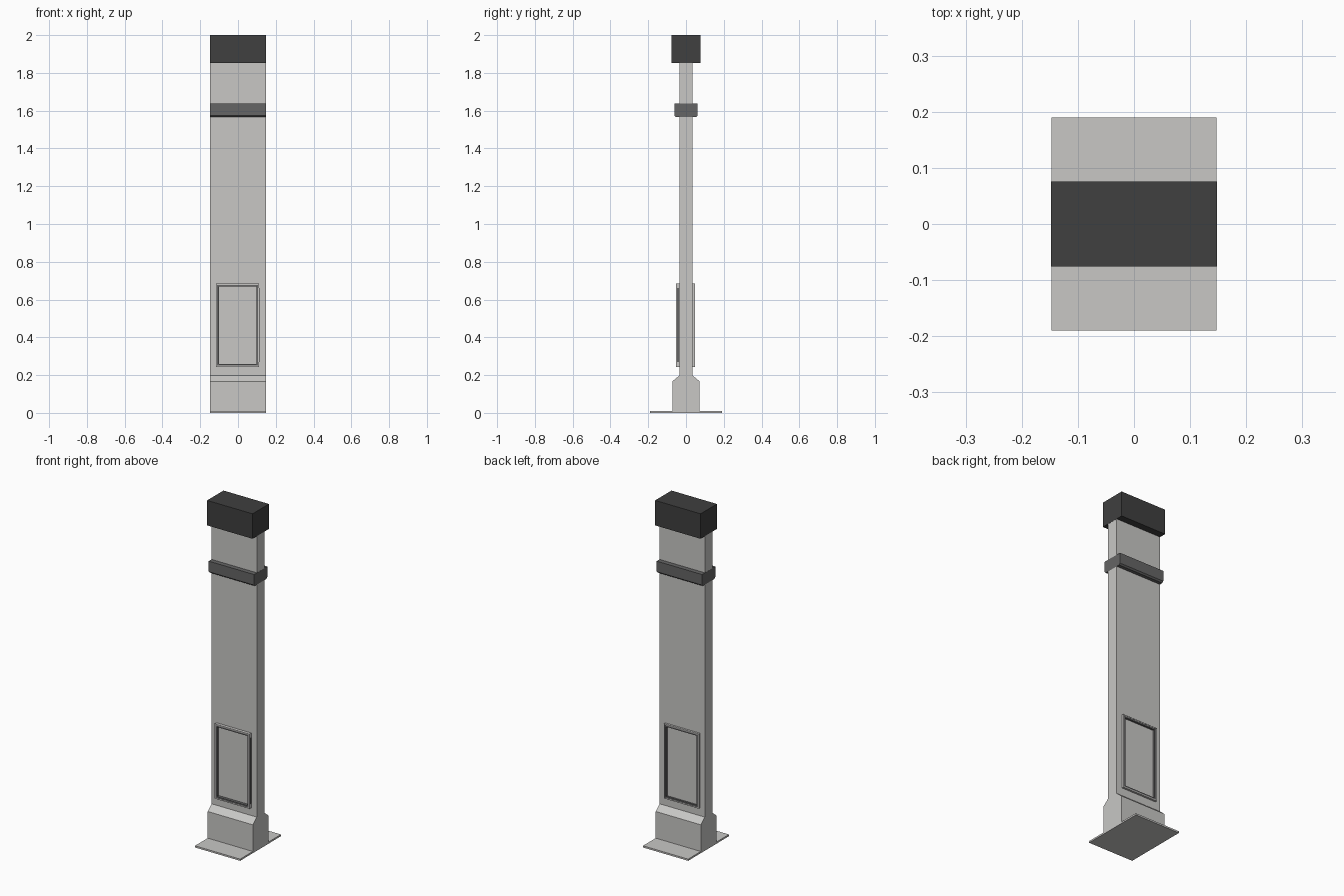
import bpy, bmesh

if "Cube" in bpy.data.objects:
    bpy.data.objects.remove(bpy.data.objects["Cube"])


def mat(name, c):
    m = bpy.data.materials.new(name)
    m.diffuse_color = (*c, 1)
    m.use_nodes = True
    m.node_tree.nodes["Principled BSDF"].inputs["Base Color"].default_value = m.diffuse_color
    return m


LIGHT = mat("light grey", (0.58, 0.575, 0.56))
MID = mat("mid grey", (0.13, 0.13, 0.13))
DARK = mat("charcoal", (0.05, 0.05, 0.05))


def prism(name, profile, x0, x1, material):
    """Extrude a (y, z) outline along x."""
    bm = bmesh.new()
    a = [bm.verts.new((x0, y, z)) for y, z in profile]
    b = [bm.verts.new((x1, y, z)) for y, z in profile]
    bm.faces.new(a)
    bm.faces.new(b[::-1])
    n = len(a)
    for i in range(n):
        j = (i + 1) % n
        bm.faces.new((a[i], b[i], b[j], a[j]))
    bmesh.ops.recalc_face_normals(bm, faces=bm.faces)
    me = bpy.data.meshes.new(name)
    bm.to_mesh(me)
    bm.free()
    me.materials.append(material)
    ob = bpy.data.objects.new(name, me)
    bpy.context.collection.objects.link(ob)
    return ob


def box(name, x0, x1, y0, y1, z0, z1, material):
    return prism(name, [(y0, z0), (y1, z0), (y1, z1), (y0, z1)], x0, x1, material)


def frame(name, hx, z0, z1, t, y0, y1, material, cx=-0.002):
    """Rectangular ring of four bars."""
    for side in (-1, 1):
        xs = sorted((cx + side * hx, cx + side * (hx - t)))
        box(name + "_upright", *xs, y0, y1, z0, z1, material)
    for a, b in ((z0, z0 + t), (z1 - t, z1)):
        box(name + "_rail", cx - hx + t, cx + hx - t, y0, y1, a, b, material)


W = 0.147
# Ground plate, post and tapered foot
box("ground_plate", -W, W, -0.19, 0.19, 0, 0.01, LIGHT)
half = [(0.072, 0.01), (0.072, 0.167), (0.035, 0.198), (0.035, 1.855)]
prism("post_and_foot", half + [(-y, z) for y, z in reversed(half)], -W, W, LIGHT)

# Band with chamfered lower edges, and cap
band = [(0.054, 1.567), (0.062, 1.575), (0.062, 1.637)]
prism("band", band + [(-y, z) for y, z in reversed(band)], -W - 0.0005, W + 0.0005, MID)
box("cap", -W - 0.001, W + 0.001, -0.076, 0.076, 1.853, 2.0, DARK)

# Panel frames on front and back, each with a dark inner lining
for name, y0, y1 in (("front_panel", -0.053, -0.034), ("back_panel", 0.034, 0.047)):
    frame(name + "_frame", 0.114, 0.244, 0.684, 0.006, y0, y1, LIGHT)
    frame(name + "_lining", 0.108, 0.250, 0.678, 0.009, y0 + 0.001, y1 - 0.001, MID)

# Dark seam on the side of the front panel frame
box("front_panel_seam", 0.111, 0.113, -0.047, -0.038, 0.27, 0.66, MID)
